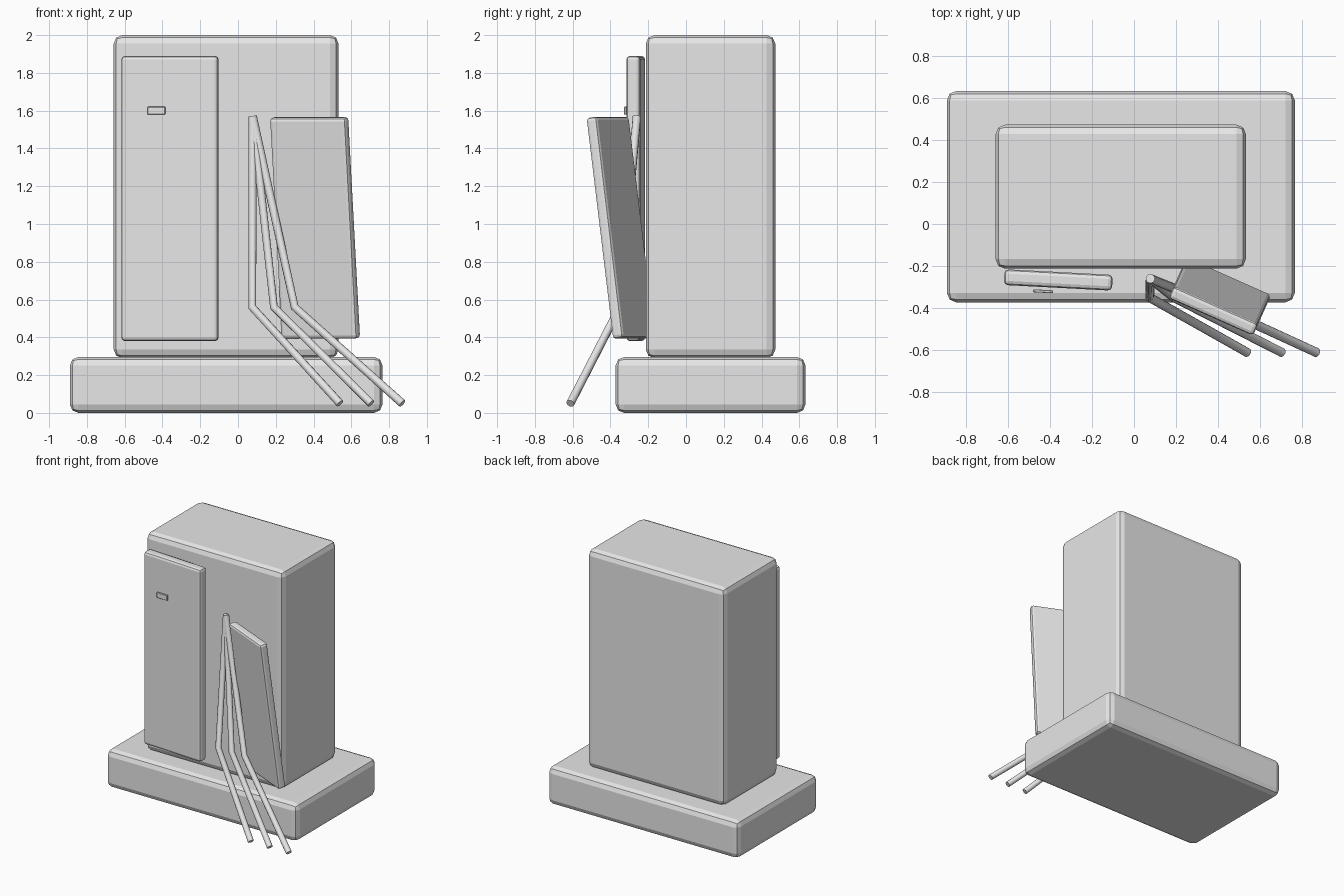
import bpy
from math import radians

if "Cube" in bpy.data.objects:
    bpy.data.objects.remove(bpy.data.objects["Cube"])

grey = bpy.data.materials.new("light_grey")
grey.diffuse_color = (0.8, 0.8, 0.8, 1)
grey.use_nodes = True
grey.node_tree.nodes["Principled BSDF"].inputs["Base Color"].default_value = grey.diffuse_color


def block(name, centre, size, bevel, segments=2, tilt=0, yaw=0):
    """Box with softened edges, leaning by tilt and turned by yaw (degrees)."""
    bpy.ops.mesh.primitive_cube_add(size=1, location=centre,
                                    rotation=(radians(tilt), 0, radians(yaw)))
    ob = bpy.context.object
    ob.name = name
    ob.scale = size
    bpy.ops.object.transform_apply(location=False, rotation=False, scale=True)
    mod = ob.modifiers.new("bevel", 'BEVEL')
    mod.width = bevel
    mod.segments = segments
    ob.data.materials.append(grey)
    return ob


def rod(name, points, radius):
    """Round bent rod along a path, closed at the ends."""
    cu = bpy.data.curves.new(name, 'CURVE')
    cu.dimensions = '3D'
    cu.bevel_depth = radius
    cu.bevel_resolution = 3
    cu.use_fill_caps = True
    sp = cu.splines.new('POLY')
    sp.points.add(len(points) - 1)
    for p, co in zip(sp.points, points):
        p.co = (*co, 1)
    cu.materials.append(grey)
    ob = bpy.data.objects.new(name, cu)
    bpy.context.collection.objects.link(ob)
    bpy.ops.object.select_all(action='DESELECT')
    ob.select_set(True)
    bpy.context.view_layer.objects.active = ob
    bpy.ops.object.convert(target='MESH')
    bpy.ops.object.shade_smooth_by_angle(angle=radians(50))


# Plinth and cabinet body
block("plinth", (-0.0625, 0.13, 0.148), (1.655, 1.005, 0.296), 0.045)
block("cabinet", (-0.063, 0.13, 1.145), (1.19, 0.685, 1.71), 0.045)

# Left door, slightly ajar, with its small handle plate
block("left_door", (-0.36, -0.266, 1.135), (0.515, 0.075, 1.51), 0.02, yaw=-3)
block("door_handle", (-0.432, -0.32, 1.6), (0.095, 0.014, 0.042), 0.003, 1, yaw=-3)

# Right door, hanging loose and leaning forward
block("right_door", (0.408, -0.345, 0.98), (0.44, 0.062, 1.18), 0.018, tilt=7.5, yaw=-24)

# Three cables spilling out between the doors
for i, (bend_x, end_x) in enumerate([(0.075, 0.54), (0.19, 0.705), (0.30, 0.87)]):
    rod(f"cable_{i + 1}",
        [(0.078, -0.26, 1.57), (bend_x, -0.35, 0.56), (end_x, -0.612, 0.05)], 0.022)
